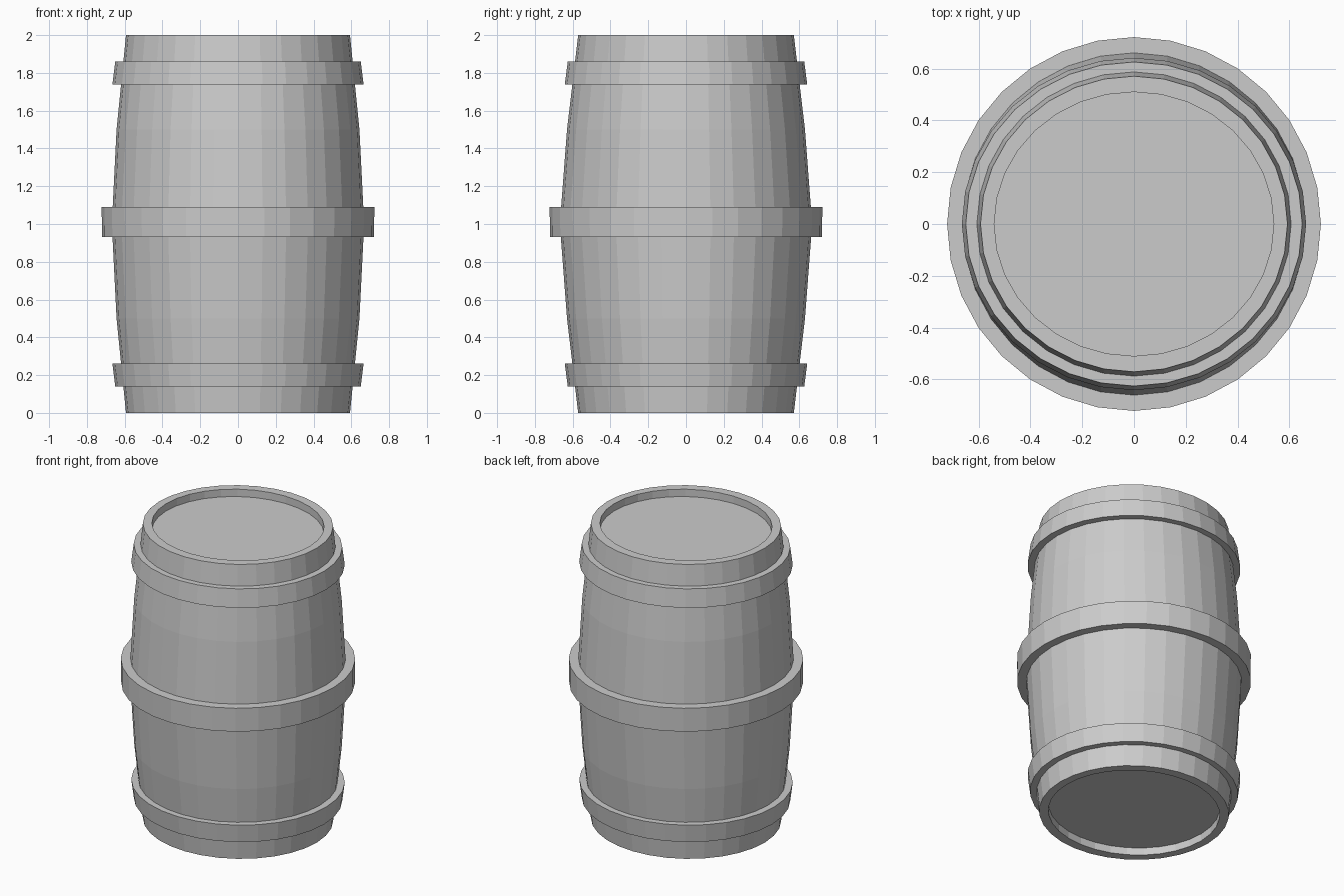
import bpy, bmesh
from math import sin, cos, tau

if "Cube" in bpy.data.objects:
    bpy.data.objects.remove(bpy.data.objects["Cube"])

SIDES = 32


def lathe(name, profile, closed_ring=False):
    """Sweep (rx, ry, z) points around z; cap the ends or close into a ring."""
    bm = bmesh.new()
    rings = [[bm.verts.new((rx * cos(tau * i / SIDES), ry * sin(tau * i / SIDES), z))
              for i in range(SIDES)] for rx, ry, z in profile]
    pairs = list(zip(rings, rings[1:]))
    if closed_ring:
        pairs.append((rings[-1], rings[0]))
    else:
        bm.faces.new(rings[0])
        bm.faces.new(rings[-1])
    for a, b in pairs:
        for i in range(SIDES):
            j = (i + 1) % SIDES
            bm.faces.new((a[i], a[j], b[j], b[i]))
    bmesh.ops.recalc_face_normals(bm, faces=bm.faces)
    mesh = bpy.data.meshes.new(name)
    bm.to_mesh(mesh)
    bm.free()
    obj = bpy.data.objects.new(name, mesh)
    bpy.context.collection.objects.link(obj)
    return obj


def mirror_z(points):
    return [(rx, ry, 2 - z) for rx, ry, z in reversed(points)]


# Bulging body with a recessed lid at each end
lower = [(0.54, 0.51, 0.05), (0.54, 0.51, 0.0), (0.593, 0.571, 0.0), (0.643, 0.63, 0.5)]
lathe("barrel_body", lower + [(0.668, 0.668, 1.0)] + mirror_z(lower))

# Tapered end hoops
hoop = [(0.58, 0.56, 0.14), (0.65, 0.626, 0.14), (0.665, 0.642, 0.262), (0.58, 0.56, 0.262)]
lathe("bottom_hoop", hoop, True)
lathe("top_hoop", mirror_z(hoop), True)

# Wide hoop around the middle
lathe("middle_hoop", [(0.63, 0.63, 0.93), (0.72, 0.72, 0.93),
                      (0.722, 0.722, 1.09), (0.63, 0.63, 1.09)], True)
